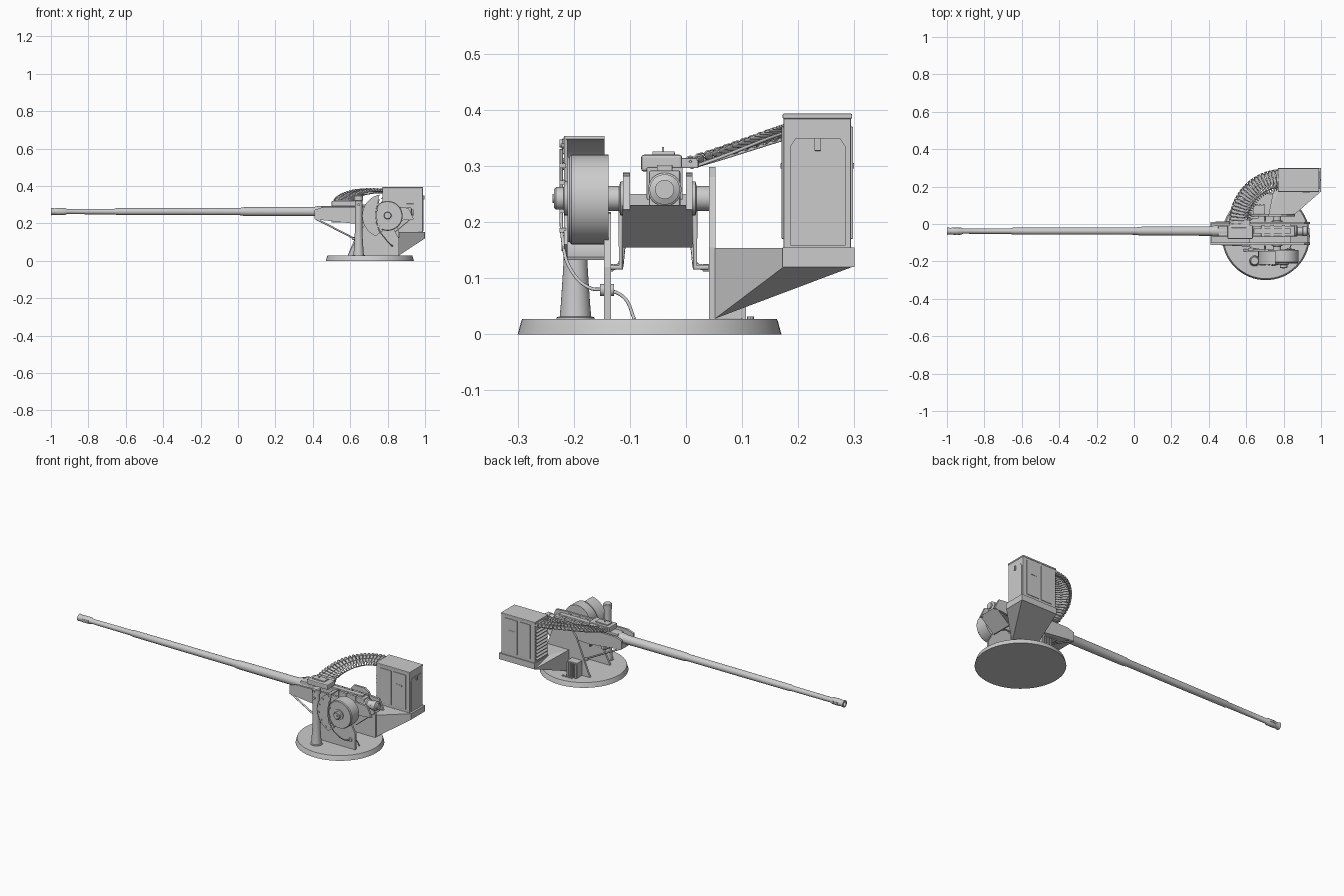
import bpy, bmesh, math
from mathutils import Vector

if "Cube" in bpy.data.objects:
    bpy.data.objects.remove(bpy.data.objects["Cube"])


def finish(name, bm, smooth=False, bevel=0):
    bmesh.ops.recalc_face_normals(bm, faces=bm.faces)
    me = bpy.data.meshes.new(name)
    bm.to_mesh(me)
    bm.free()
    ob = bpy.data.objects.new(name, me)
    bpy.context.collection.objects.link(ob)
    if bevel:
        m = ob.modifiers.new("Bevel", 'BEVEL')
        m.width, m.segments = bevel, 2
    if smooth:
        bpy.ops.object.select_all(action='DESELECT')
        bpy.context.view_layer.objects.active = ob
        ob.select_set(True)
        bpy.ops.object.shade_smooth_by_angle(angle=math.radians(35))
    return ob


def hull(name, pts):
    bm = bmesh.new()
    bmesh.ops.convex_hull(bm, input=[bm.verts.new(p) for p in pts])
    return finish(name, bm)


def box(name, x0, x1, y0, y1, z0, z1, bevel=0):
    bm = bmesh.new()
    bmesh.ops.create_cube(bm, size=1)
    for v in bm.verts:
        v.co = ((x0 + x1) / 2 + v.co.x * (x1 - x0), (y0 + y1) / 2 + v.co.y * (y1 - y0),
                (z0 + z1) / 2 + v.co.z * (z1 - z0))
    return finish(name, bm, bevel=bevel)


def plate(name, prof, y0, y1, smooth=False):
    """Extrude an x-z outline along y."""
    bm = bmesh.new()
    f = bm.faces.new([bm.verts.new((x, y0, z)) for x, z in prof])
    ext = bmesh.ops.extrude_face_region(bm, geom=[f])['geom']
    bmesh.ops.translate(bm, vec=(0, y1 - y0, 0), verts=[g for g in ext if isinstance(g, bmesh.types.BMVert)])
    return finish(name, bm, smooth)


def lathe(name, origin, axis, prof, n=32):
    """Revolve (distance, radius) pairs about an axis."""
    q = Vector(axis).to_track_quat('Z', 'Y')
    bm = bmesh.new()
    rings = [[bm.verts.new(Vector(origin) + q @ Vector((r * math.cos(2 * math.pi * i / n),
              r * math.sin(2 * math.pi * i / n), d))) for i in range(n)] for d, r in prof]
    for a, b in zip(rings, rings[1:]):
        for i in range(n):
            bm.faces.new((a[i], a[(i + 1) % n], b[(i + 1) % n], b[i]))
    bm.faces.new(rings[0])
    bm.faces.new(rings[-1])
    return finish(name, bm, True)


def tube(name, pts, r, curved=False):
    cu = bpy.data.curves.new(name, 'CURVE')
    cu.dimensions, cu.bevel_depth, cu.bevel_resolution, cu.use_fill_caps = '3D', r, 3, True
    if curved:
        s = cu.splines.new('BEZIER')
        s.bezier_points.add(len(pts) - 1)
        for b, p in zip(s.bezier_points, pts):
            b.co, b.handle_left_type, b.handle_right_type = p, 'AUTO', 'AUTO'
    else:
        s = cu.splines.new('POLY')
        s.points.add(len(pts) - 1)
        for b, p in zip(s.points, pts):
            b.co = (*p, 1)
    ob = bpy.data.objects.new(name, cu)
    bpy.context.collection.objects.link(ob)
    return ob


GY, GZ = -0.038, 0.263

# Turntable
lathe("turntable", (0.705, -0.065, 0), (0, 0, 1), [(0, .235), (.022, .229), (.027, .227)], 64)

# Barrel with hollow muzzle brake
lathe("barrel", (-1, GY, GZ), (1, 0, 0),
      [(.05, .009), (0, .012), (0, .02), (.02, .017), (.03, .019), (.075, .019), (.085, .014), (.34, .015),
       (.35, .018), (.65, .019), (1.01, .0195), (1.03, .023), (1.06, .024), (1.41, .025), (1.43, .03), (1.5, .03)])
for s in (-1, 1):
    for i in range(2):
        box("muzzle_slot", -.965 + i * .022, -.95 + i * .022, GY + s * .0185 - .002, GY + s * .0185 + .002,
            GZ - .006, GZ + .006)

# Receiver and rear buffer
box("receiver", .45, .86, -.066, -.01, .225, .292, .004)
box("receiver_top_rail", .64, .84, -.052, -.024, .29, .302, .002)
box("receiver_lower_block", .50, .78, -.058, -.018, .205, .23)
lathe("rear_buffer", (.84, GY, .258), (1, 0, 0), [(0, .03), (.03, .03), (.035, .023), (.06, .023), (.063, .027),
                                             (.085, .027), (.09, .017), (.098, .017)])
box("feed_cover", .50, .635, -.08, -.007, .29, .32, .005)
box("feed_cover_ridge", .52, .60, -.06, -.02, .318, .326, .002)
box("feed_mouth", .51, .62, -.012, .022, .296, .314, .002)
box("sight_post", .55, .556, -.043, -.039, .32, .334)
for x in (.68, .73, .79):
    box("receiver_clamp", x, x + .018, -.07, -.006, .24, .298, .002)

# Cradle trough
side = [(.41, .222), (.41, .272), (.45, .286), (.66, .288), (.86, .287), (.912, .282), (.94, .222), (.84, .212),
        (.62, .198)]
for y in (-.112, .0):
    plate("cradle_side", side, y, y + .012)
hull("cradle_floor", [(x, y, z) for y in (-.11, .01) for x, z in ((.41, .222), (.41, .23), (.62, .198), (.62, .206))])
box("cradle_front_wall", .41, .418, -.105, .005, .222, .25)
hull("case_deflector", [(x, y, z) for y in (-.113, .012)
                        for x, z in ((.935, .23), (.928, .23), (.845, .155), (.838, .155))])
for s in (-1, 1):
    yc = -.05
    lathe("trunnion", (.765, yc + s * .055, .242), (0, s, 0), [(0, .03), (.012, .03), (.014, .022), (.045, .022)])
    tube("cradle_brace", [(.415, yc + s * .056, .225), (.615, yc + s * .066, .122), (.64, yc + s * .088, .118)], .005)
    box("brace_lug", .61, .665, yc + s * .087 - .008, yc + s * .087 + .008, .112, .125, .002)
    tube("elevation_rod", [(.70, yc + s * .066, .22), (.70, yc + s * .066, .119), (.70, yc + s * .09, .119)], .005)

# Side support plates
plate("left_support_plate", [(.585, .025), (.86, .025), (.86, .12), (.81, .215), (.70, .218), (.66, .17)], -.146, -.134)
plate("right_support_plate", [(.585, .025), (.86, .025), (.86, .155), (.815, .28), (.79, .298), (.72, .298),
                              (.675, .24)], .041, .053)

# Motor drum with wrap-round shield
lathe("motor_drum", (.80, -.138, .24), (0, -1, 0), [(0, .08), (.066, .08), (.07, .076), (.073, .076)], 48)
lathe("drum_hub", (.80, -.205, .242), (0, -1, 0), [(0, .03), (.012, .03), (.013, .02), (.027, .02), (.03, .017)])
lathe("hub_cap", (.80, -.23, .242), (0, -1, 0), [(0, .008), (.008, .008)], 16)
arc = [math.radians(102 + i * 146 / 24) for i in range(25)]


def ring(r, angs):
    return [(.78 + r * math.cos(a), .24 + r * math.sin(a)) for a in angs]


plate("drum_shield", ring(.116, arc) + ring(.11, arc[::-1]), -.214, -.145, True)
plate("shield_face", ring(.116, arc) + [(.775, .16), (.745, .20), (.735, .24), (.742, .28)], -.217, -.211)
for i in range(2, 24, 4):
    x, z = ring(.105, [arc[i]])[0]
    lathe("shield_bolt", (x, -.215, z), (0, -1, 0), [(0, .005), (.007, .005)], 10)
for x, z in ((.748, .30), (.742, .27), (.74, .22), (.75, .185)):
    box("cable_clip", x - .006, x + .006, -.225, -.214, z - .004, z + .004)
tube("cable", [(.755, -.222, .33), (.738, -.222, .25), (.752, -.22, .17), (.79, -.205, .115), (.82, -.17, .082),
               (.83, -.14, .079), (.84, -.11, .065), (.85, -.092, .027)], .003, True)
lathe("cable_gland", (.83, -.128, .079), (0, -1, 0), [(0, .011), (.025, .011)], 16)

# Control post
lathe("control_post", (.645, -.197, .025), (0, 0, 1),
      [(0, .034), (.005, .034), (.007, .028), (.03, .026), (.09, .022), (.14, .02), (.295, .02), (.297, .024),
       (.322, .024), (.327, .02)])
for z in (.34, .30):
    lathe("post_knob", (.645, -.215, z), (0, -1, 0), [(0, .007), (.01, .007)], 12)

# Ammunition box and its details
box("ammo_box", .772, .988, .174, .294, .15, .391, .002)
box("ammo_box_lid", .77, .99, .172, .296, .384, .393, .002)
hull("box_tray", [(x, y, z) for x in (.77, 1) for y in (.172, .3) for z in (.12, .155)])
hull("box_bracket", [(.72, .052, .028), (.86, .052, .028), (.72, .052, .154), (.86, .052, .154), (.77, .174, .08),
                     (1, .174, .12), (.77, .174, .154), (1, .174, .154), (.77, .299, .121), (1, .299, .121)])
bm = bmesh.new()
door = [(.186, .158), (.284, .158), (.284, .335), (.274, .35), (.196, .35), (.186, .335)]
f = bm.faces.new([bm.verts.new((.987, y, z)) for y, z in door])
g = bmesh.ops.extrude_face_region(bm, geom=[f])['geom']
bmesh.ops.translate(bm, vec=(.004, 0, 0), verts=[v for v in g if isinstance(v, bmesh.types.BMVert)])
finish("box_door", bm)
box("door_latch", .99, .997, .229, .241, .327, .35, .001)
for y0, y1 in ((.1705, .175), (.293, .2975)):
    box("box_side_panel", .80, .87, y0, y1, .17, .37, .001)
    box("box_side_panel", .885, .965, y0, y1, .17, .37, .001)
    box("box_side_handle", .90, .94, y0 - .002, y1 + .002, .295, .305, .001)
for i in range(9):
    z = .17 + i * .02
    hull("box_louvre", [(x, y, zz) for y in (.185, .285) for x, zz in ((.774, z), (.763, z), (.774, z + .012))])

# Ribbed cabinet on the turntable
box("base_cabinet", .635, .70, .053, .10, .026, .115, .002)
for i in range(4):
    box("cabinet_rib", .638 + i * .017, .646 + i * .017, .098, .107, .027, .11)
for i in range(4):
    lathe("base_bolt", (.66 + i * .018, .115, .026), (0, 0, 1), [(0, .006), (.006, .006)], 8)

# Curved ammunition belt: radial rounds joined by links
N = 23
last = None
for i in range(N):
    t = i / (N - 1)
    a = math.radians(180 - 92 * t)
    z = .308 + .064 * (t * t * (3 - 2 * t) * .5 + t * .5)
    d = Vector((math.cos(a), math.sin(a), .10 * math.sin(math.pi * t)))
    c = Vector((.795, .008, z))
    lathe("belt_round", c + d * .172, d, [(0, .002), (.028, .0055), (.035, .0055), (.045, .008), (.108, .008),
                                          (.109, .006), (.112, .0085), (.114, .0085)], 12)
    for r in (.225, .262):
        lathe("belt_link", c + d * r, d, [(0, .0105), (.012, .0105)], 12)
    if last:
        for r in (.231, .268):
            tube("link_joint", [last[0] + last[1] * r, c + d * r], .005)
    last = (c, d)
# Belt guide rails
for r, n in ((.19, "inner_belt_rail"), (.275, "outer_belt_rail")):
    pts = []
    for i in range(13):
        t, a = i / 12, math.radians(180 - 92 * i / 12)
        zz = .308 + .064 * (t * t * (3 - 2 * t) * .5 + t * .5) + .1 * r * math.sin(math.pi * t) - .011
        pts.append((.795 + r * math.cos(a), .008 + r * math.sin(a), zz))
    tube(n, pts, .003)
